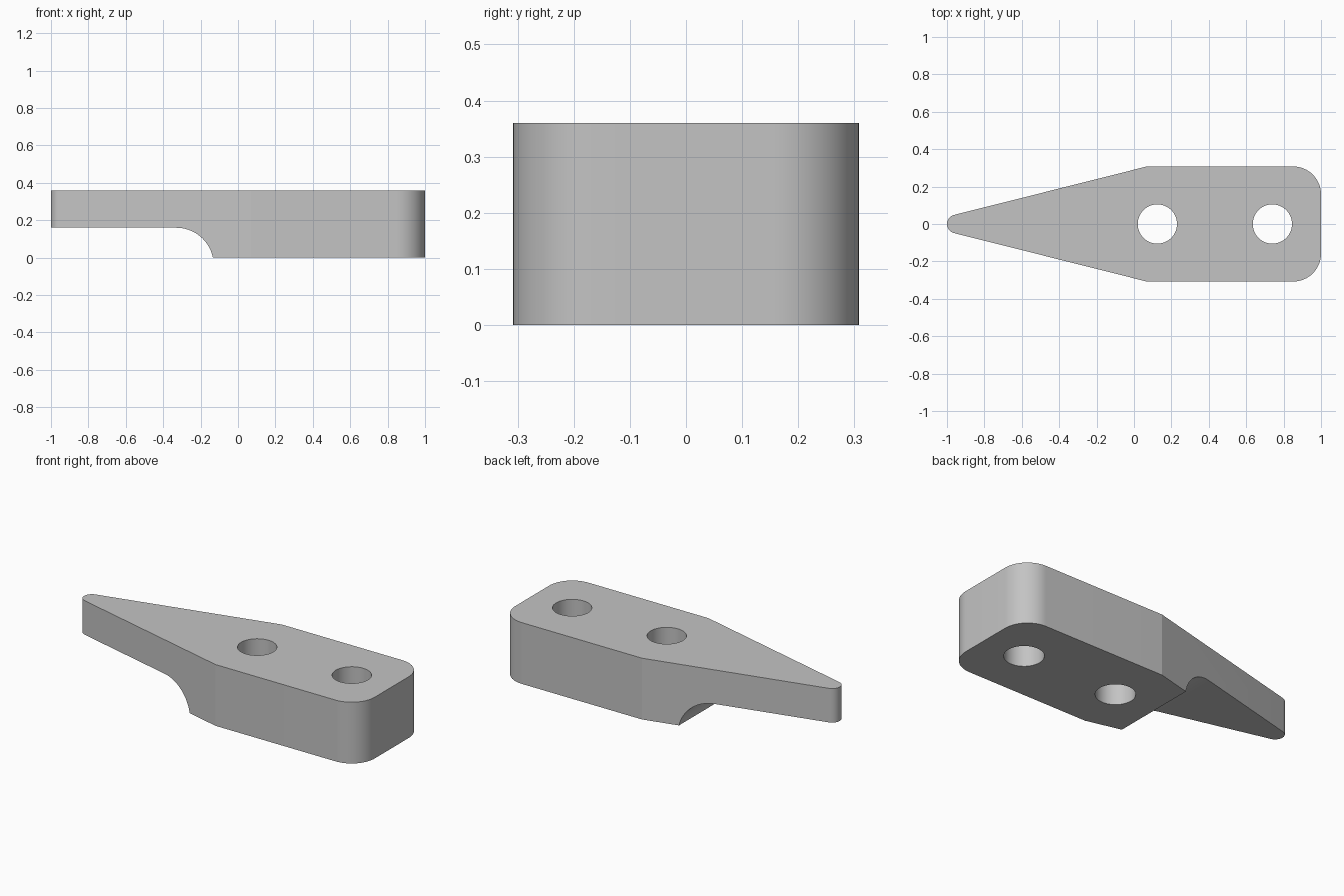
import bpy
import bmesh
from math import atan, cos, sin, radians, pi

cube = bpy.data.objects.get("Cube")
if cube:
    bpy.data.objects.remove(cube, do_unlink=True)

HEIGHT, HALF_WIDTH = 0.36, 0.308
CORNER, TIP = 0.15, 0.05
SHOULDER_X = 0.07

grey = bpy.data.materials.new("plain grey")
grey.use_nodes = True
grey.diffuse_color = (0.55, 0.55, 0.55, 1)
grey.node_tree.nodes["Principled BSDF"].inputs["Base Color"].default_value = grey.diffuse_color


def arc(cx, cy, r, start, end, steps):
    angles = [start + (end - start) * i / steps for i in range(steps + 1)]
    return [(cx + r * cos(a), cy + r * sin(a)) for a in angles]


def prism(name, points, offset):
    """Extrude a closed loop of 3D points along an offset."""
    bm = bmesh.new()
    face = bm.faces.new([bm.verts.new(p) for p in points])
    new = bmesh.ops.extrude_face_region(bm, geom=[face])["geom"]
    verts = [v for v in new if isinstance(v, bmesh.types.BMVert)]
    bmesh.ops.translate(bm, verts=verts, vec=offset)
    bmesh.ops.recalc_face_normals(bm, faces=bm.faces)
    mesh = bpy.data.meshes.new(name)
    bm.to_mesh(mesh)
    bm.free()
    mesh.materials.append(grey)
    obj = bpy.data.objects.new(name, mesh)
    bpy.context.collection.objects.link(obj)
    return obj


# Tapered plate: rounded square end, straight sides, narrow rounded tip
taper = atan((HALF_WIDTH - TIP) / (SHOULDER_X + 1 - TIP))
half = arc(1 - CORNER, HALF_WIDTH - CORNER, CORNER, 0, pi / 2, 16)
half.append((SHOULDER_X, HALF_WIDTH))
half += arc(TIP - 1, 0, TIP, pi / 2 + taper, pi, 12)
outline = half + [(x, -y) for x, y in reversed(half[:-1])]
body = prism("tapered_plate", [(x, y, 0) for x, y in outline], (0, 0, HEIGHT))

# Underside relief with a curved run-out
run_out = arc(-0.33, -0.04, 0.2, radians(90), 0, 24)
relief = [(-1.2, -0.04), (-1.2, 0.16)] + run_out
cutters = [prism("relief_cutter", [(x, -0.5, z) for x, z in relief], (0, 1, 0))]

# Two bolt holes
for x in (0.125, 0.74):
    circle = arc(x, 0, 0.105, 0, 2 * pi, 48)[:-1]
    cutters.append(prism("hole_cutter", [(px, py, -0.1) for px, py in circle], (0, 0, 0.6)))

bpy.ops.object.select_all(action="DESELECT")
body.select_set(True)
bpy.context.view_layer.objects.active = body
for cutter in cutters:
    cutter.hide_render = True
    mod = body.modifiers.new(cutter.name, "BOOLEAN")
    mod.operation, mod.solver, mod.object = "DIFFERENCE", "EXACT", cutter
    bpy.ops.object.modifier_apply(modifier=mod.name)
    bpy.data.objects.remove(cutter, do_unlink=True)

bpy.ops.object.shade_smooth_by_angle(angle=radians(12))
